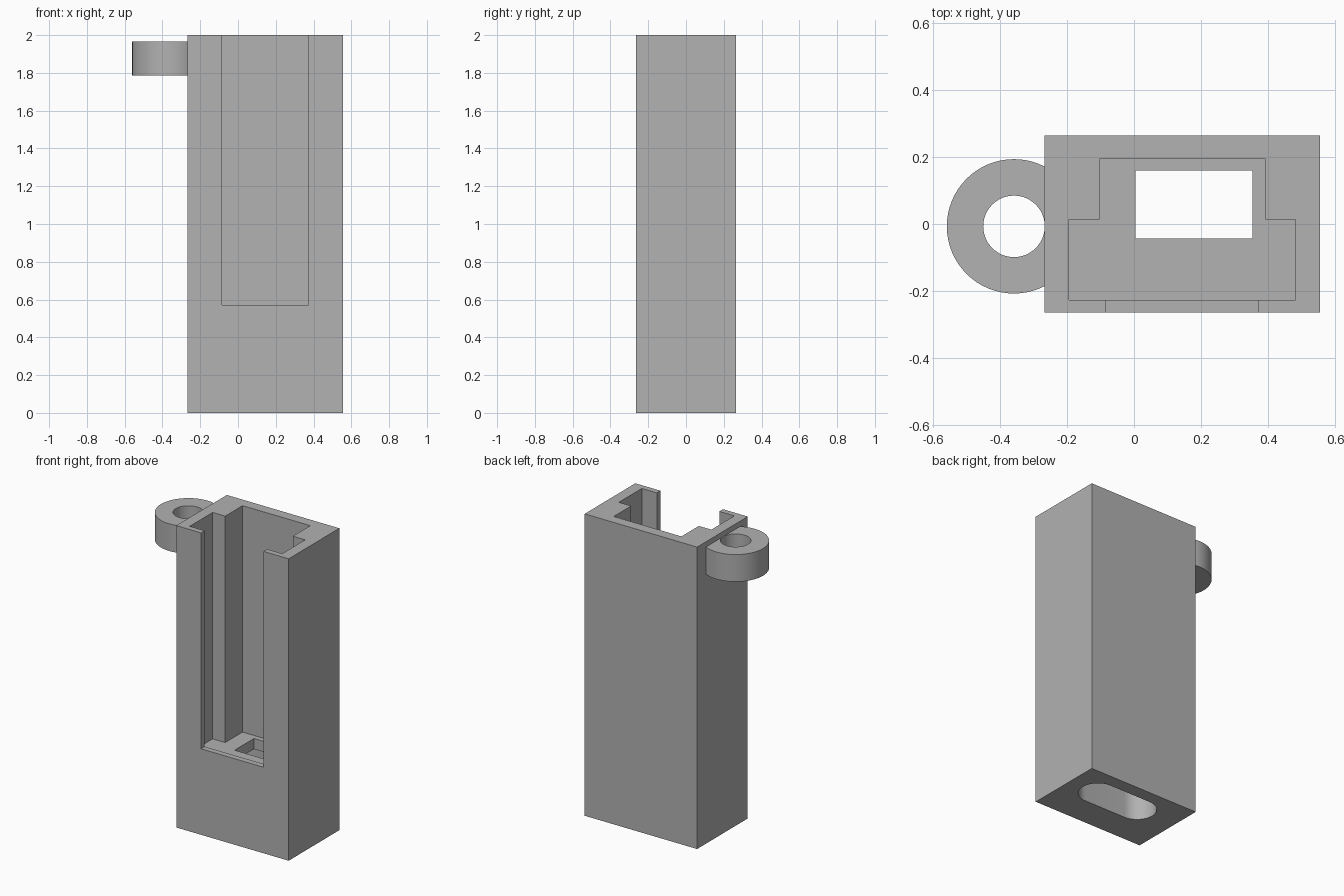
import bpy, bmesh, math

if "Cube" in bpy.data.objects:
    bpy.data.objects.remove(bpy.data.objects["Cube"])

grey = bpy.data.materials.new("plain grey")
grey.diffuse_color = (0.445, 0.445, 0.445, 1)
grey.use_nodes = True
grey.node_tree.nodes["Principled BSDF"].inputs["Base Color"].default_value = grey.diffuse_color


def prism(name, outline, z0, z1):
    """Extrude a counter-clockwise xy outline from z0 to z1."""
    bm = bmesh.new()
    base = bm.faces.new([bm.verts.new((x, y, z0)) for x, y in outline])
    top = bmesh.ops.extrude_face_region(bm, geom=[base])["geom"]
    verts = [v for v in top if isinstance(v, bmesh.types.BMVert)]
    bmesh.ops.translate(bm, verts=verts, vec=(0, 0, z1 - z0))
    bmesh.ops.recalc_face_normals(bm, faces=bm.faces)
    mesh = bpy.data.meshes.new(name)
    bm.to_mesh(mesh)
    bm.free()
    mesh.materials.append(grey)
    obj = bpy.data.objects.new(name, mesh)
    bpy.context.collection.objects.link(obj)
    return obj


def rect(x0, x1, y0, y1):
    return [(x0, y0), (x1, y0), (x1, y1), (x0, y1)]


def arc(cx, cy, r, a0, a1, n):
    angles = [math.radians(a0 + (a1 - a0) * i / n) for i in range(n + 1)]
    return [(cx + r * math.cos(a), cy + r * math.sin(a)) for a in angles]


def cut(target, cutter):
    cutter.hide_render = True
    mod = target.modifiers.new("cut", 'BOOLEAN')
    mod.operation, mod.solver, mod.object = 'DIFFERENCE', 'EXACT', cutter
    bpy.context.view_layer.objects.active = target
    bpy.ops.object.modifier_apply(modifier=mod.name)
    bpy.data.objects.remove(cutter)


def smooth(obj):
    bpy.ops.object.select_all(action='DESELECT')
    obj.select_set(True)
    bpy.context.view_layer.objects.active = obj
    bpy.ops.object.shade_smooth_by_angle(angle=math.radians(30))


# Tall housing
LEFT = -0.267
housing = prism("housing", rect(LEFT, 0.557, -0.265, 0.265), 0, 2)

# Stepped pocket, open at the top
pocket = [(-0.195, -0.227), (0.483, -0.227), (0.483, 0.013), (0.393, 0.013),
          (0.393, 0.195), (-0.103, 0.195), (-0.103, 0.013), (-0.195, 0.013)]
cut(housing, prism("pocket_cutter", pocket, 0.5, 2.1))

# Front window, open at the top
cut(housing, prism("window_cutter", rect(-0.085, 0.373, -0.4, -0.1), 0.57, 2.1))

# Rounded recess in the base and the rectangular opening above it
CX, CY, HALF, R = 0.18, 0.058, 0.155, 0.12
slot = arc(CX + HALF, CY, R, -90, 90, 24) + arc(CX - HALF, CY, R, 90, 270, 24)
cut(housing, prism("base_slot_cutter", slot, -0.1, 0.43))
cut(housing, prism("opening_cutter", rect(0.005, 0.355, -0.043, 0.16), 0.3, 0.6))
smooth(housing)

# Mounting ring on the left wall, trimmed inside the wall
RX, RY = -0.359, -0.007
ring = prism("mounting_ring", arc(RX, RY, 0.201, 0, 360, 64)[:-1], 1.785, 1.965)
cut(ring, prism("hole_cutter", arc(RX, RY, 0.092, 0, 360, 48)[:-1], 1.6, 2.1))
cut(ring, prism("trim_cutter", rect(LEFT + 0.005, 0.2, -0.4, 0.4), 1.6, 2.1))
smooth(ring)
